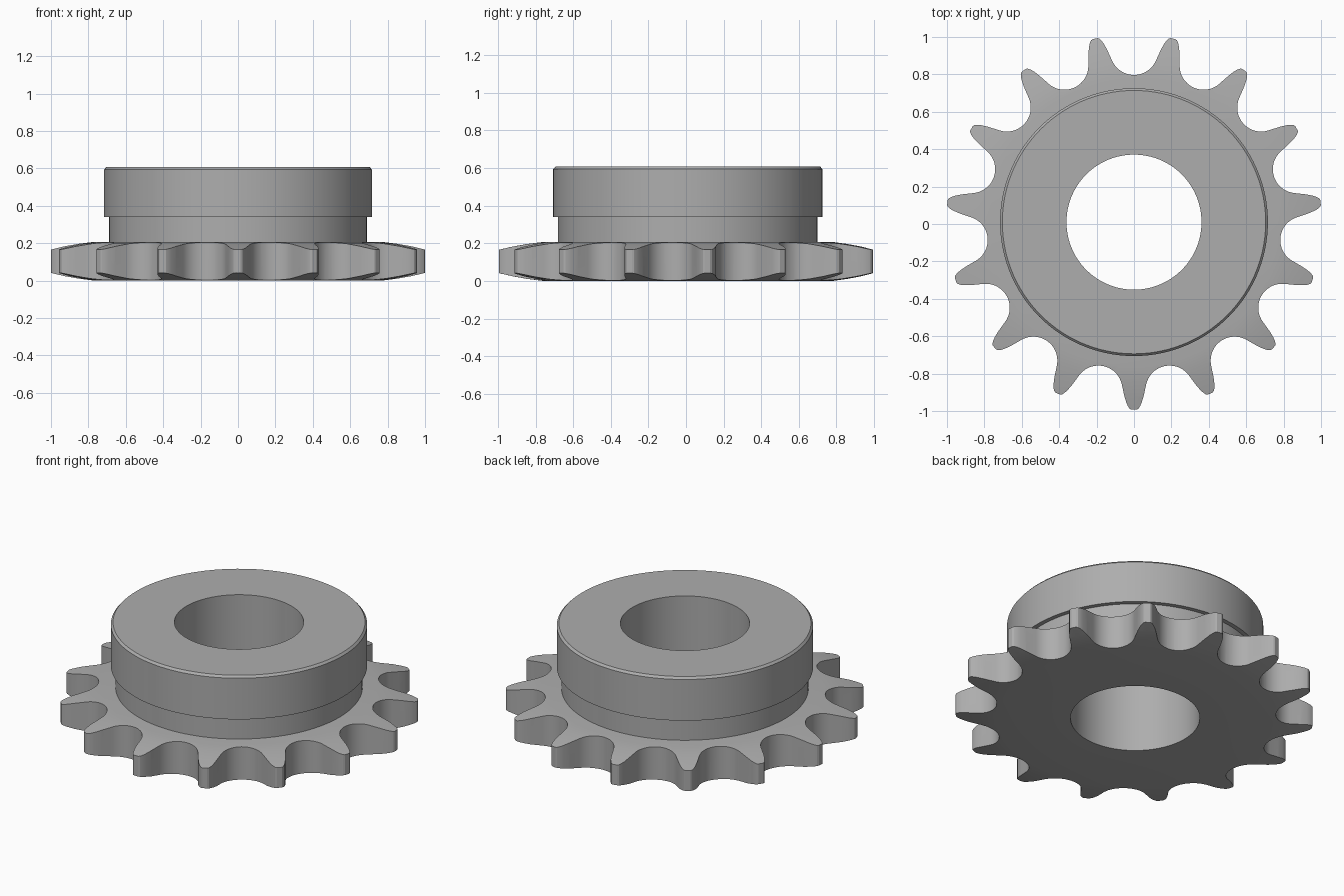
import bpy, bmesh
from math import sin, cos, pi, radians
from mathutils import Vector, Matrix

if "Cube" in bpy.data.objects:
    bpy.data.objects.remove(bpy.data.objects["Cube"])

TEETH = 15
STEP = 2 * pi / TEETH
BORE, ROOT, SEAT = 0.361, 0.787, 0.128
PLATE_TOP = 0.207
CENTRE_Y = 0.01

steel = bpy.data.materials.new("steel_grey")
steel.use_nodes = True
grey = (0.42, 0.42, 0.42, 1)
steel.diffuse_color = grey
steel.node_tree.nodes["Principled BSDF"].inputs["Base Color"].default_value = grey


def make_object(name, bm):
    bmesh.ops.recalc_face_normals(bm, faces=bm.faces)
    mesh = bpy.data.meshes.new(name)
    bm.to_mesh(mesh)
    bm.free()
    mesh.materials.append(steel)
    obj = bpy.data.objects.new(name, mesh)
    bpy.context.collection.objects.link(obj)
    obj.location.y = CENTRE_Y
    return obj


def lathe(name, profile, sides=120):
    """Revolve a closed (radius, height) profile about z."""
    bm = bmesh.new()
    rings = [[bm.verts.new((r * cos(2 * pi * i / sides), r * sin(2 * pi * i / sides), z))
              for r, z in profile] for i in range(sides)]
    n = len(profile)
    for i in range(sides):
        a, b = rings[i], rings[(i + 1) % sides]
        for j in range(n):
            k = (j + 1) % n
            bm.faces.new((a[j], b[j], b[k], a[k]))
    return make_object(name, bm)


def smooth(obj):
    bpy.ops.object.select_all(action="DESELECT")
    obj.select_set(True)
    bpy.context.view_layer.objects.active = obj
    bpy.ops.object.shade_smooth_by_angle(angle=radians(25))


# Outline of one tooth pitch: round roller seat, then the flanks and narrow tip
flank = [(0.93, 0.0515), (0.965, 0.041), (0.985, 0.032), (0.998, 0.023), (1.003, 0.014)]
half = Matrix.Rotation(STEP / 2, 2)
seat = [Vector((ROOT + SEAT - SEAT * cos(t), SEAT * sin(t)))
        for t in (radians(65) * k / 10 for k in range(-10, 11))]
rise = [half @ Vector((r, -w)) for r, w in flank]
fall = [half @ Vector((r, w)) for r, w in reversed(flank)]
pitch = seat + rise + fall
outline = [Matrix.Rotation(pi / 2 + i * STEP, 2) @ p for i in range(TEETH) for p in pitch]

# Tooth cutter: tall prism of the outline
bm = bmesh.new()
base = bm.faces.new([bm.verts.new((p.x, p.y, -0.1)) for p in outline])
top = bmesh.ops.extrude_face_region(bm, geom=[base])
bmesh.ops.translate(bm, vec=(0, 0, 0.5),
                    verts=[v for v in top["geom"] if isinstance(v, bmesh.types.BMVert)])
cutter = make_object("tooth_cutter", bm)

# Plate blank with bore and tapered rim, trimmed to the tooth outline
taper = [(0.77, 0), (0.85, 0.01), (0.93, 0.024), (1.02, 0.045)]
lower = [(BORE, 0)] + taper
upper = [(r, PLATE_TOP - z) for r, z in reversed(lower)]
plate = lathe("toothed_plate", lower + upper)
trim = plate.modifiers.new("trim_teeth", "BOOLEAN")
trim.operation = "INTERSECT"
trim.solver = "EXACT"
trim.object = cutter
bpy.context.view_layer.update()
bpy.context.view_layer.objects.active = plate
bpy.ops.object.modifier_apply(modifier=trim.name)
bpy.data.objects.remove(cutter)
smooth(plate)

# Hub: recessed neck below a wider chamfered collar
hub = lathe("hub", [(BORE, PLATE_TOP), (0.69, PLATE_TOP), (0.69, 0.34), (0.716, 0.34),
                    (0.716, 0.594), (0.704, 0.607), (BORE, 0.607)])
smooth(hub)
